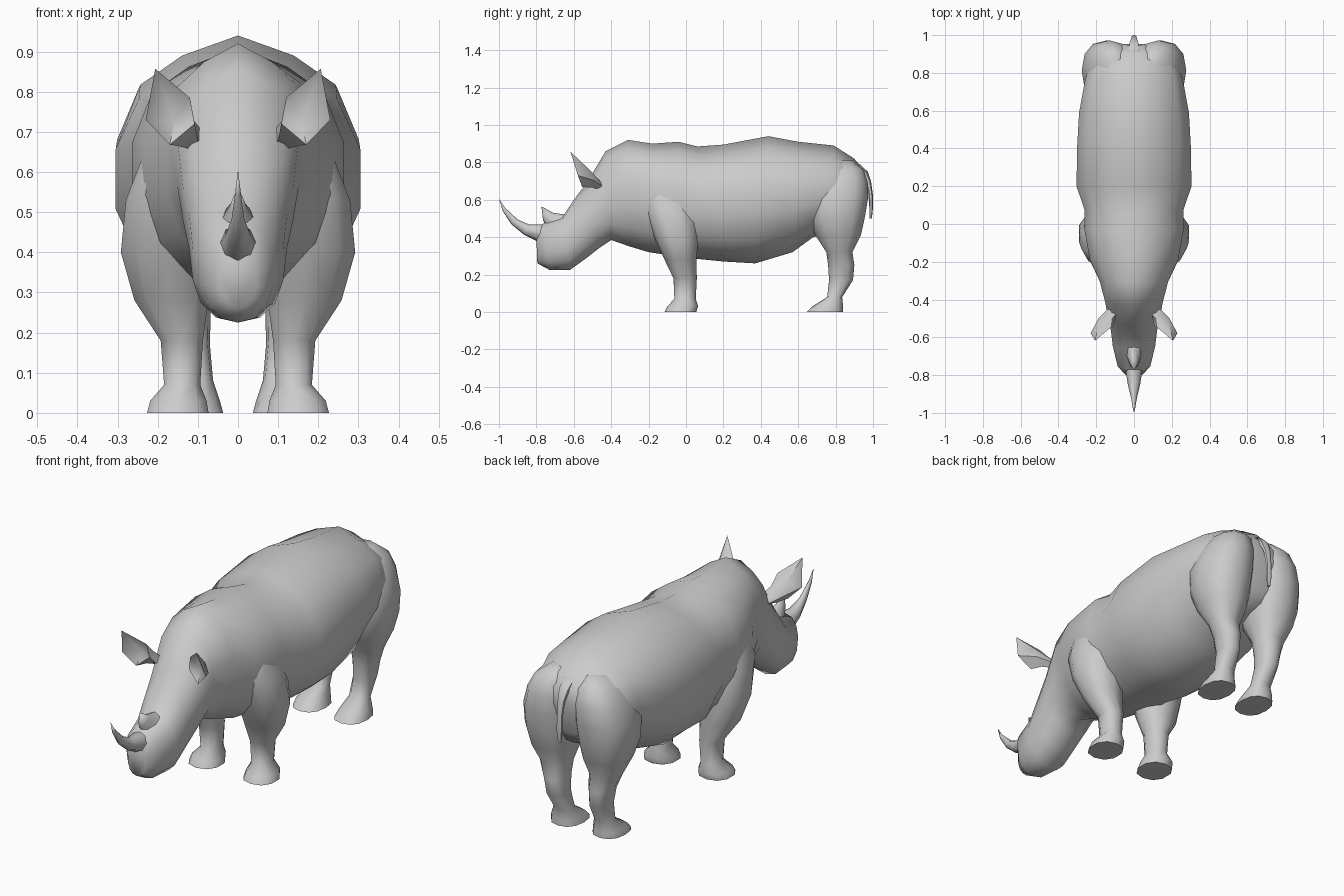
import bpy, bmesh, math
from mathutils import Vector

if "Cube" in bpy.data.objects:
    bpy.data.objects.remove(bpy.data.objects["Cube"])


def ring(c, u, v, n, e=1.0):
    """Rounded cross-section around c, spanned by half-axes u and v."""
    pts = []
    for i in range(n):
        a = 2 * math.pi * i / n
        s, k = math.sin(a), math.cos(a)
        s = math.copysign(abs(s) ** e, s)
        k = math.copysign(abs(k) ** e, k)
        pts.append(Vector(c) + Vector(u) * s + Vector(v) * k)
    return pts


def finish(bm, name, mirror=False, angle=60):
    bmesh.ops.recalc_face_normals(bm, faces=bm.faces)
    me = bpy.data.meshes.new(name)
    bm.to_mesh(me)
    bm.free()
    ob = bpy.data.objects.new(name, me)
    bpy.context.collection.objects.link(ob)
    if mirror:
        m = ob.modifiers.new("Mirror", 'MIRROR')
        m.use_mirror_merge = False
    bpy.ops.object.select_all(action='DESELECT')
    ob.select_set(True)
    bpy.context.view_layer.objects.active = ob
    bpy.ops.object.shade_smooth_by_angle(angle=math.radians(angle))
    return ob


def loft(name, rings, tip=None, **kw):
    bm = bmesh.new()
    loops = [[bm.verts.new(p) for p in r] for r in rings]
    n = len(loops[0])
    for a, b in zip(loops, loops[1:]):
        for i in range(n):
            j = (i + 1) % n
            bm.faces.new((a[i], a[j], b[j], b[i]))
    bm.faces.new(loops[0])
    if tip:
        t = bm.verts.new(tip)
        for i in range(n):
            bm.faces.new((loops[-1][i], loops[-1][(i + 1) % n], t))
    else:
        bm.faces.new(loops[-1])
    return finish(bm, name, **kw)


def slices(rows, n, e=1.0, peak=0.0):
    """Rows: top y, top z, bottom y, bottom z, half width. Peak lowers the
    points beside the top one, giving a ridge."""
    out = []
    for ty, tz, by, bz, w in rows:
        r = ring((0, (ty + by) / 2, (tz + bz) / 2), (w, 0, 0),
                 (0, (ty - by) / 2, (tz - bz) / 2), n, e)
        r[1].z -= peak
        r[-1].z -= peak
        out.append(r)
    return out


def limb(rows, n=10, e=.88):
    """Rows: z, inner x, outer x, front y, back y."""
    return [ring(((x0 + x1) / 2, (y0 + y1) / 2, z), ((x1 - x0) / 2, 0, 0),
                 (0, (y1 - y0) / 2, 0), n, e)
            for z, x0, x1, y0, y1 in rows]


# Head, neck and trunk as one continuous skin
head = [(-.80, .40, -.795, .26, .045), (-.77, .47, -.73, .225, .088),
        (-.66, .51, -.62, .225, .115), (-.585, .62, -.53, .29, .125)]
trunk = [(-.53, .69, -.46, .345, .14), (-.43, .86, -.40, .385, .155),
         (-.31, .92, -.30, .35, .185), (-.18, .90, -.20, .32, .24),
         (-.04, .91, 0, .29, .27), (.06, .885, .10, .28, .268),
         (.20, .895, .20, .27, .312), (.44, .94, .37, .26, .308),
         (.60, .91, .57, .32, .298), (.79, .89, .68, .40, .268),
         (.90, .82, .80, .43, .24), (.945, .765, .885, .46, .19),
         (.955, .70, .92, .52, .10)]
loft("body", slices(head, 14, .88) + slices(trunk, 14, .95, .018))

# Front legs with shoulders
loft("front_legs", limb([
    (0, .07, .23, -.115, .055), (.03, .075, .222, -.10, .065),
    (.07, .092, .186, -.062, .052), (.18, .085, .195, -.067, .058),
    (.28, .07, .262, -.115, .055), (.40, .06, .297, -.17, .068),
    (.53, .06, .284, -.22, .06), (.68, .06, .225, -.24, .02),
    (.78, .08, .15, -.18, -.04)]), mirror=True)

# Hind legs with haunches
loft("hind_legs", limb([
    (0, .037, .19, .645, .84), (.03, .045, .185, .675, .84),
    (.08, .062, .16, .755, .835), (.17, .07, .165, .765, .893),
    (.25, .068, .18, .76, .90), (.32, .06, .21, .75, .89),
    (.41, .035, .25, .692, .935), (.50, .015, .276, .66, .955),
    (.60, .008, .277, .65, .972), (.69, .01, .25, .665, .972),
    (.76, .025, .21, .72, .95), (.81, .06, .14, .78, .89)], 12, .85),
    mirror=True)

# Horns
loft("nose_horn", slices([
    (-.70, .47, -.76, .36, .052), (-.84, .468, -.865, .412, .032),
    (-.90, .495, -.935, .47, .016), (-.967, .557, -.98, .54, .007)], 8),
    tip=(0, -1, .605))
loft("brow_horn", slices([
    (-.60, .515, -.735, .42, .05), (-.71, .53, -.765, .495, .022)], 8),
    tip=(0, -.773, .565))

# Ears: cupped rim in front, closed down to a stem behind
bm = bmesh.new()
rim = [bm.verts.new(p) for p in (
    (.206, -.618, .857), (.23, -.578, .73), (.17, -.555, .668),
    (.108, -.54, .72), (.12, -.545, .785))]
back = [bm.verts.new(p) for p in (
    (.185, -.52, .765), (.185, -.495, .705), (.15, -.50, .665),
    (.10, -.50, .68), (.115, -.50, .735))]
stem = [bm.verts.new(p) for p in (
    (.125, -.455, .695), (.14, -.45, .675), (.11, -.46, .655),
    (.08, -.47, .655), (.08, -.46, .69))]
cup = bm.verts.new((.158, -.522, .725))
for i in range(5):
    j = (i + 1) % 5
    bm.faces.new((rim[i], rim[j], cup))
    bm.faces.new((rim[j], rim[i], back[i], back[j]))
    bm.faces.new((back[j], back[i], stem[i], stem[j]))
bm.faces.new(stem)
finish(bm, "ears", mirror=True, angle=50)

# Tail
loft("tail", [ring((0, y, z), (w, 0, 0), (0, d, 0), 6) for y, z, w, d in (
    (.90, .79, .03, .03), (.95, .75, .026, .022), (.975, .70, .018, .014),
    (.987, .63, .014, .012), (.99, .56, .015, .01), (.988, .50, .008, .006))])
